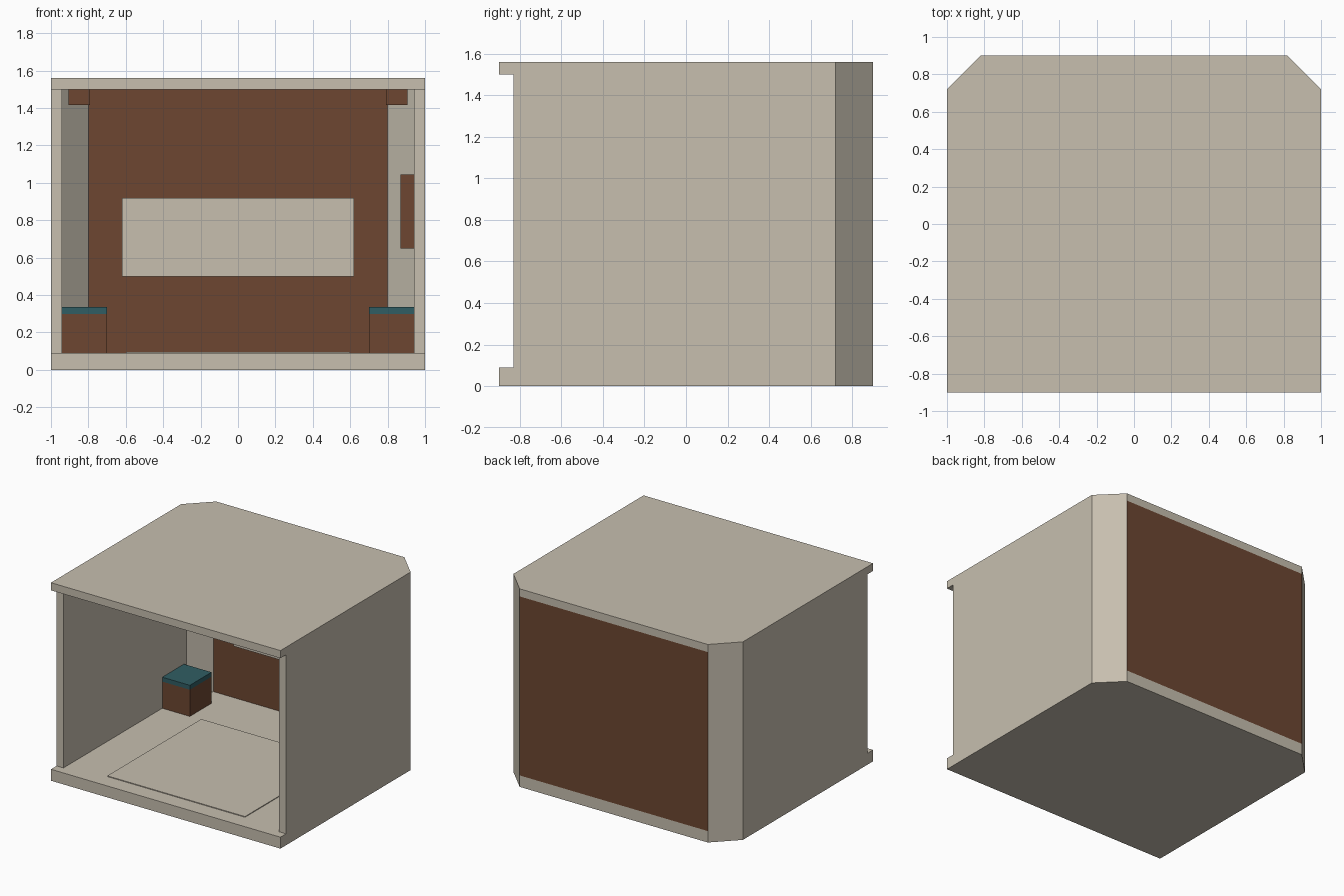
import bpy
import bmesh

cube = bpy.data.objects.get("Cube")
if cube:
    bpy.data.objects.remove(cube, do_unlink=True)


def material(name, rgb):
    mat = bpy.data.materials.new(name)
    mat.use_nodes = True
    color = (*rgb, 1.0)
    mat.diffuse_color = color
    mat.node_tree.nodes["Principled BSDF"].inputs["Base Color"].default_value = color
    return mat


plaster = material("warm_plaster", (0.57, 0.52, 0.43))
wood = material("brown_wood", (0.153, 0.062, 0.031))
teal = material("teal_fabric", (0.03, 0.11, 0.125))


def prism(name, outline, z0, z1, mat):
    """Extrude a plan outline from z0 up to z1."""
    bm = bmesh.new()
    face = bm.faces.new([bm.verts.new((x, y, z0)) for x, y in outline])
    ext = bmesh.ops.extrude_face_region(bm, geom=[face])
    for v in ext["geom"]:
        if isinstance(v, bmesh.types.BMVert):
            v.co.z = z1
    bmesh.ops.recalc_face_normals(bm, faces=bm.faces)
    mesh = bpy.data.meshes.new(name)
    bm.to_mesh(mesh)
    bm.free()
    mesh.materials.append(mat)
    obj = bpy.data.objects.new(name, mesh)
    bpy.context.collection.objects.link(obj)
    return obj


def box(name, x0, x1, y0, y1, z0, z1, mat):
    return prism(name, [(x0, y0), (x1, y0), (x1, y1), (x0, y1)], z0, z1, mat)


FRONT, BACK = -0.9, 0.9
CUT_X, CUT_Y = 0.82, 0.72          # ends of the angled back corners
FLOOR, CEILING, TOP = 0.09, 1.5, 1.56
INNER_X, INNER_Y = 0.94, 0.84

# Floor and roof slabs with clipped back corners
plan = [(-1, FRONT), (1, FRONT), (1, CUT_Y), (CUT_X, BACK),
        (-CUT_X, BACK), (-1, CUT_Y)]
prism("floor", plan, 0, FLOOR, plaster)
prism("roof", plan, CEILING, TOP, plaster)

# Back wall with its pale panel
prism("back_wall", [(-CUT_X, BACK), (CUT_X, BACK), (0.8, INNER_Y), (-0.8, INNER_Y)],
      FLOOR, CEILING, wood)
box("back_panel", -0.62, 0.62, INNER_Y - 0.009, INNER_Y, 0.5, 0.92, plaster)

# Mirrored walls, seats and corner fixtures
for side, s in (("left", 1), ("right", -1)):
    box(side + "_wall", s * INNER_X, s, -0.83, 0.7, FLOOR, CEILING, plaster)
    corner = [(INNER_X, 0.7), (1, 0.7), (1, CUT_Y), (CUT_X, BACK), (0.8, INNER_Y)]
    prism(side + "_corner_wall", [(s * x, y) for x, y in corner],
          FLOOR, CEILING, plaster)
    box(side + "_seat_base", s * 0.7, s * INNER_X, 0.4, 0.67, FLOOR, 0.3, wood)
    box(side + "_seat_cushion", s * 0.7, s * INNER_X, 0.4, 0.67, 0.3, 0.335, teal)
    box(side + "_ceiling_fixture", s * 0.79, s * 0.905, 0.66, 0.77, 1.415, CEILING, wood)

# Cabinet on the left wall and the thin floor mat
box("wall_cabinet", 0.87, INNER_X, -0.3, 0.3, 0.65, 1.045, wood)
box("floor_mat", -0.6, 0.6, -0.77, 0.4, FLOOR, FLOOR + 0.006, plaster)
